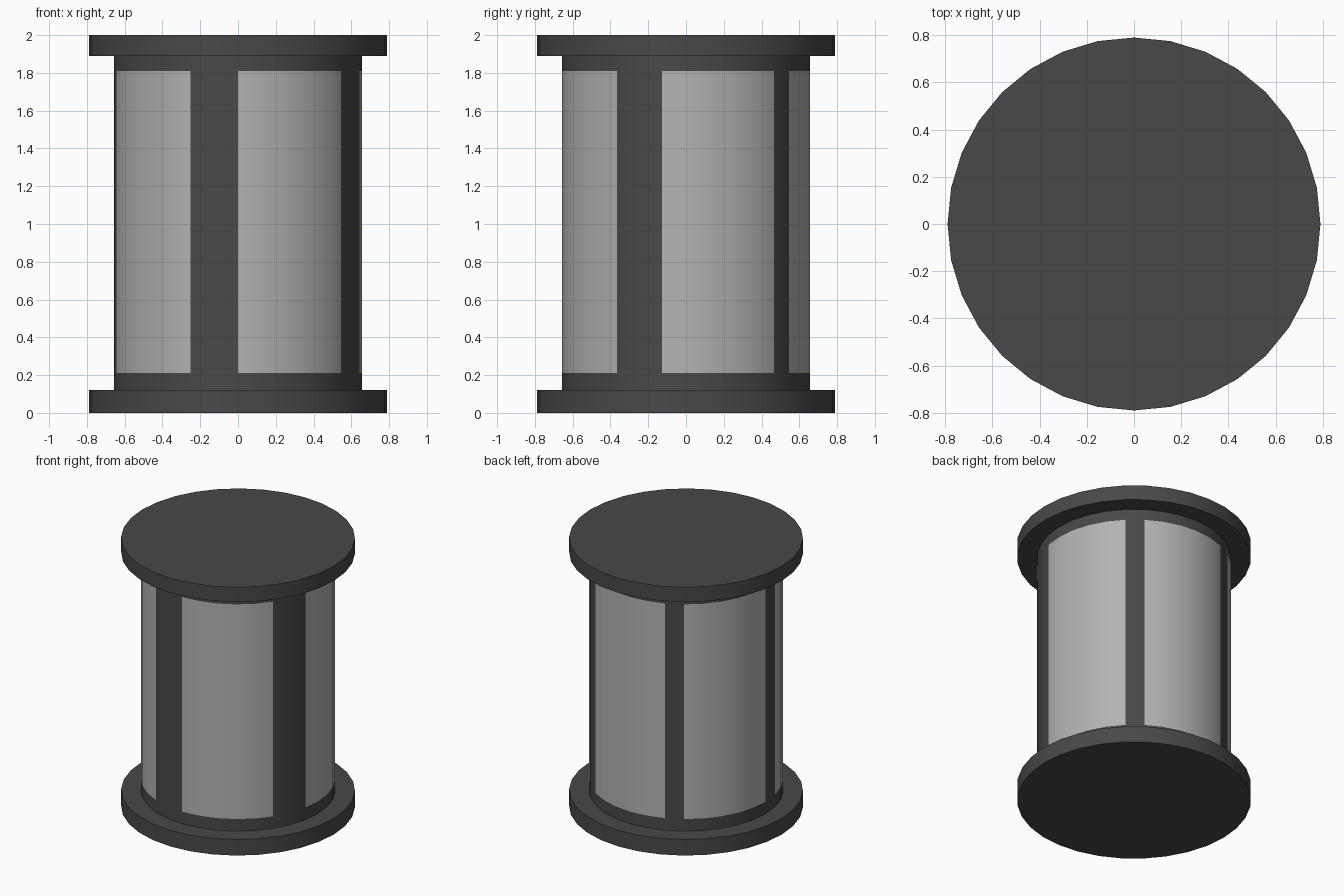
import bpy, bmesh, math

if "Cube" in bpy.data.objects:
    bpy.data.objects.remove(bpy.data.objects["Cube"])

SIDES = 32
STEP = 2 * math.pi / SIDES


def material(name, v):
    m = bpy.data.materials.new(name)
    m.diffuse_color = (v, v, v, 1)
    m.use_nodes = True
    m.node_tree.nodes["Principled BSDF"].inputs["Base Color"].default_value = m.diffuse_color
    return m


dark = material("dark_frame", 0.065)
light = material("light_panel", 0.45)


def turned(name, radius, heights, caps, light_cells=()):
    """Stack of rings; step 0 starts at the front (-y) and runs towards +x."""
    bm = bmesh.new()
    rings = []
    for z in heights:
        rings.append([bm.verts.new((radius * math.sin(i * STEP),
                                    -radius * math.cos(i * STEP), z))
                      for i in range(SIDES)])
    for row, (lo, hi) in enumerate(zip(rings, rings[1:])):
        for i in range(SIDES):
            j = (i + 1) % SIDES
            f = bm.faces.new((lo[i], lo[j], hi[j], hi[i]))
            if (row, i) in light_cells:
                f.material_index = 1
    if caps:
        bm.faces.new(rings[0][::-1])
        bm.faces.new(rings[-1])
    mesh = bpy.data.meshes.new(name)
    bm.to_mesh(mesh)
    bm.free()
    mesh.materials.append(dark)
    mesh.materials.append(light)
    obj = bpy.data.objects.new(name, mesh)
    bpy.context.collection.objects.link(obj)
    bpy.ops.object.select_all(action='DESELECT')
    obj.select_set(True)
    bpy.context.view_layer.objects.active = obj
    bpy.ops.object.shade_smooth_by_angle(angle=math.radians(30))
    return obj


# Wide end discs
turned("bottom_disc", 0.79, (0, 0.12), True)
turned("top_disc", 0.79, (1.89, 2.0), True)

# Drum wall with five flush light panels, each five sides wide
panels = {(1, start + k) for start in (0, 7, 13, 19, 25) for k in range(5)}
turned("drum_wall", 0.657, (0.12, 0.21, 1.81, 1.89), False, panels)
